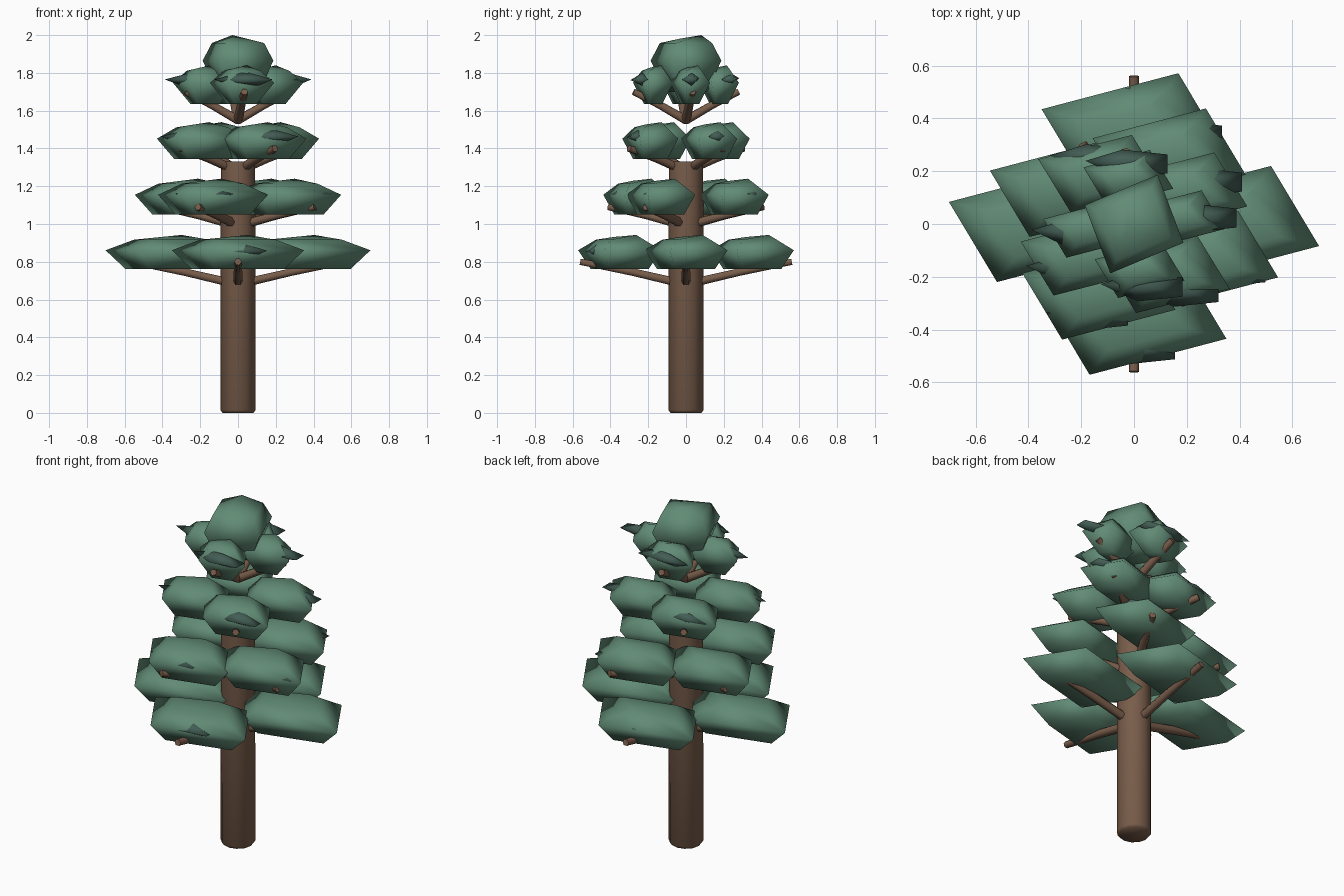
import bpy, bmesh, math
from mathutils import Vector

if "Cube" in bpy.data.objects:
    bpy.data.objects.remove(bpy.data.objects["Cube"])


def material(name, rgb):
    m = bpy.data.materials.new(name)
    m.diffuse_color = (*rgb, 1)
    m.use_nodes = True
    m.node_tree.nodes["Principled BSDF"].inputs["Base Color"].default_value = m.diffuse_color
    return m


BARK = material("bark", (0.19, 0.11, 0.07))
NEEDLE = material("needles", (0.12, 0.26, 0.18))
DARK = material("dark_needles", (0.055, 0.11, 0.09))


def finish(name, bm, mat, loc=(0, 0, 0)):
    bmesh.ops.recalc_face_normals(bm, faces=bm.faces[:])
    me = bpy.data.meshes.new(name)
    bm.to_mesh(me)
    bm.free()
    for p in me.polygons:
        p.use_smooth = True
    me.materials.append(mat)
    ob = bpy.data.objects.new(name, me)
    ob.location = loc
    bpy.context.collection.objects.link(ob)
    return ob


def hull(name, pts, loc, size, mat):
    bm = bmesh.new()
    for p in pts:
        bm.verts.new([a * b for a, b in zip(p, size)])
    bmesh.ops.convex_hull(bm, input=bm.verts[:])
    finish(name, bm, mat, loc)


# four-cornered faceted clump: flat base, wide middle, off-centre domed top
CORNERS = [(-1, 0.38), (0.48, 1), (1, -0.38), (-0.48, -1)]


def clump(name, loc, size, base=0.7, shoulder=0.57, apex=(0.15, 0.4)):
    pts = [(x * s, y * s, z) for s, z in ((base, -1), (1, 0.1), (shoulder, 0.72))
           for x, y in CORNERS]
    hull(name, pts + [(*apex, 1), (-0.15, -0.15, 0.88)], loc, size, NEEDLE)


# thin pointed sprig, blunt on its right end
SPRIG = [(-1, 0.1, 0), (-0.1, 0.8, 0.2), (1, 0.5, 0), (1, -0.7, 0), (-0.1, -1, -0.1),
         (0.2, 0, 1), (-0.2, 0, 0.9), (-0.4, 0, -0.9), (0.5, 0, -0.9)]


def limb(name, path, radii, sides, mat):
    # tapered tube through a list of points
    bm = bmesh.new()
    rings = []
    for i, (p, r) in enumerate(zip(path, radii)):
        d = Vector(path[min(i + 1, len(path) - 1)]) - Vector(path[max(i - 1, 0)])
        q = d.to_track_quat('Z', 'Y')
        rings.append([bm.verts.new(Vector(p) + q @ Vector((
            r * math.cos(k * math.tau / sides), r * math.sin(k * math.tau / sides), 0)))
            for k in range(sides)])
    for a, b in zip(rings, rings[1:]):
        for k in range(sides):
            n = (k + 1) % sides
            bm.faces.new((a[k], a[n], b[n], b[k]))
    bm.faces.new(rings[0])
    bm.faces.new(rings[-1])
    ob = finish(name, bm, mat)
    ob.data.set_sharp_from_angle(angle=math.radians(65))


# trunk with softened foot
limb("trunk", [(0, 0, 0), (0, 0, 0.015), (0, 0, 1.33)], [0.082, 0.093, 0.091], 12, BARK)

# tiers: start z, tip z, reach, pad z, pad half sizes, pad base, turn in degrees
TIERS = [
    (0.69, 0.80, 0.56, 0.852, (0.35, 0.22, 0.09), 0.7, 0),
    (1.00, 1.09, 0.46, 1.145, (0.29, 0.182, 0.095), 0.68, -27.5),
    (1.29, 1.40, 0.36, 1.442, (0.24, 0.148, 0.097), 0.62, -57),
    (1.56, 1.70, 0.28, 1.737, (0.17, 0.106, 0.103), 0.45, -83),
]
for t, (z0, z1, reach, zp, size, base, turn) in enumerate(TIERS, 1):
    for k in range(4):
        a = math.radians(turn + 90 * k)
        c, s = math.cos(a), math.sin(a)
        tag = f"{t}_{k + 1}"
        # branch, pad of foliage, and thin dark sprig near the tip
        mid = z0 + (z1 - z0) * 0.5
        limb("branch_" + tag, [(0, 0, z0 - 0.01), (c * reach * 0.5, s * reach * 0.5, mid),
                               (c * reach, s * reach, z1)], [0.026, 0.023, 0.019], 6, BARK)
        r = reach * 0.627
        clump("foliage_" + tag, (c * r, s * r, zp), size, base)
        r = reach * 0.84
        hull("sprig_" + tag, SPRIG, (c * r, s * r, zp + 0.007 * t),
             (0.155, 0.06, 0.036), DARK)

# crown
clump("crown", (0, 0, 1.85), (0.187, 0.187, 0.15), 0.6, 0.74, (-0.16, 0.43))
